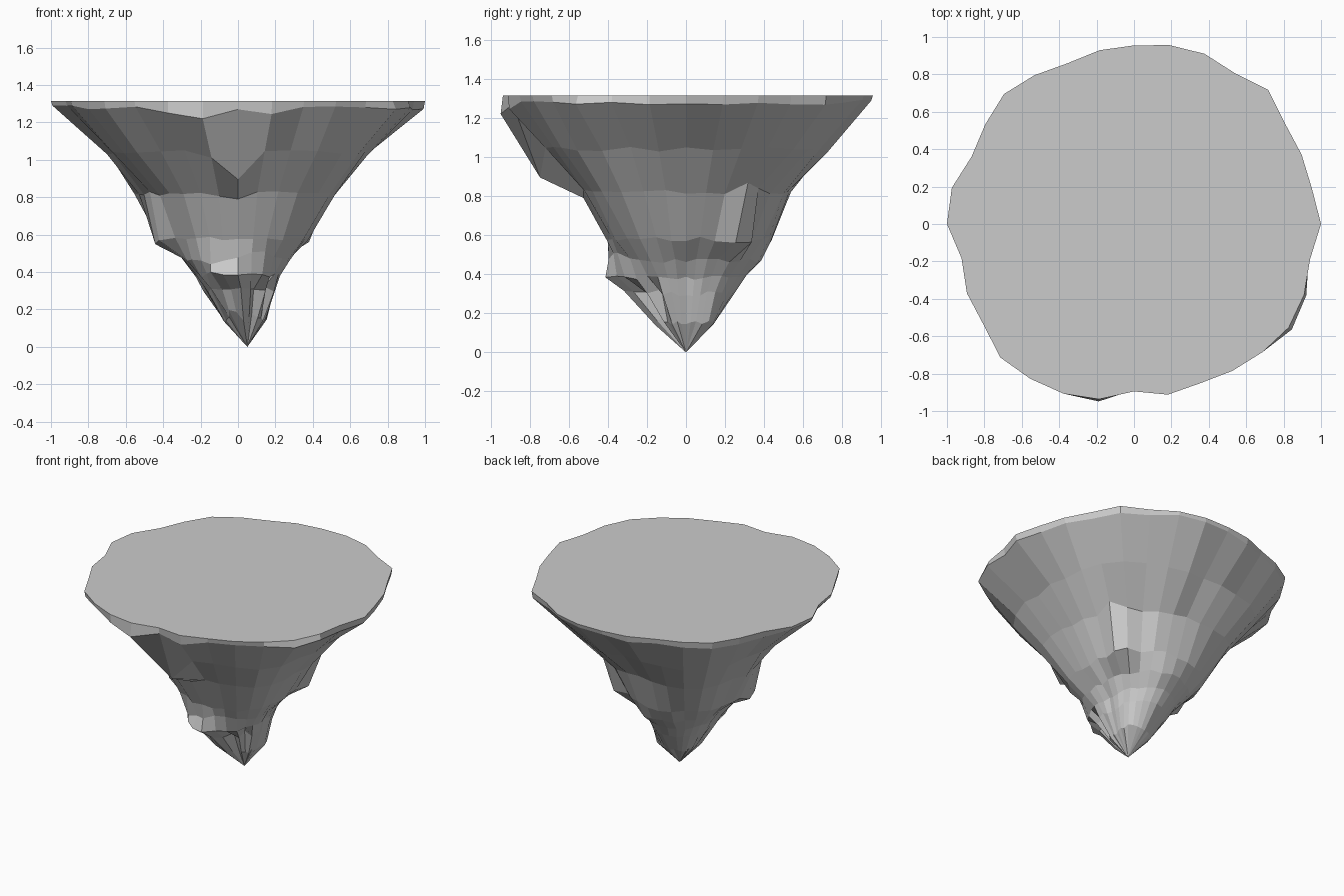
import bpy, bmesh, math, random

random.seed(4)
N = 32
# Plan outline of the flat top: one radius per 11.25 degrees, from +x
RIM = [1.0, .97, .97, .97, 1.015, .97, .985, .975, .955, .947, .93, .957, .983, .957, .94, .993,
       1.0, .94, .967, .968, 1.01, .996, .982, .955, .895, .93, .922, .945, .97, .995, .985, .96]

# Lower rings: height and radii towards E, NE, N, NW, W, SW, S, SE
RINGS = [
    (1.04, [.69, .76, .72, .79, .68, .76, .71, .79]),
    (.82, [.52, .52, .54, .62, .53, .50, .53, .60]),
    (.58, [.36, .40, .44, .44, .42, .39, .41, .43]),
    (.47, [.26, .31, .39, .36, .29, .34, .37, .34]),
    (.38, [.20, .25, .31, .27, .21, .27, .40, .28]),
    (.30, [.17, .21, .25, .22, .19, .22, .29, .22]),
    (.15, [.11, .16, .14, .13, .10, .13, .16, .13]),
]

# Crags: (ring, outline index, outward push, lift)
CRAGS = [
    (0, 23, 0, -.04), (0, 24, .07, -.14), (1, 23, -.01, -.02), (1, 24, .01, -.02),
    (1, 3, .04, .05), (2, 3, .06, -.01), (1, 4, 0, .03), (2, 4, .06, -.02),
    (2, 17, .05, -.02), (2, 18, .05, -.01), (3, 22, .03, -.02), (4, 22, .04, .01),
    (3, 24, .03, .01), (3, 25, .02, .04), (3, 26, .03, .05), (4, 23, .04, .01),
    (4, 24, .03, .01), (5, 21, .05, .01), (5, 26, -.07, 0), (5, 24, .03, .01),
    (5, 28, -.04, .02), (6, 22, .06, .04), (6, 23, .05, .04), (6, 26, -.03, .02),
]


def smooth_radius(values, i):
    """Blend the eight compass radii around the ring."""
    t = i * 8 / N
    k = int(t)
    f = t - k
    return values[k % 8] * (1 - f) + values[(k + 1) % 8] * f


def polar(r, i, z, cx=0.0):
    a = 2 * math.pi * i / N
    return (cx + r * math.cos(a), r * math.sin(a), z)


bm = bmesh.new()

# Flat top and the thin uneven rim beneath it
loops = [[bm.verts.new(polar(r, i, 1.315)) for i, r in enumerate(RIM)]]
lip = []
for i, r in enumerate(RIM):
    push = {23: .012, 29: .02, 30: .012}.get(i, -.008)
    z = {23: 1.22, 22: 1.25, 24: 1.27, 25: 1.245}.get(i, 1.285 + random.uniform(-.02, .01))
    lip.append(bm.verts.new(polar(r + push, i, z)))
loops.append(lip)
bm.faces.new(loops[0])

# Tapering rocky underside
for k, (z, radii) in enumerate(RINGS):
    ring = []
    cx = .03 * max(0, k - 4) / 2
    for i in range(N):
        r = smooth_radius(radii, i) * (1 + (RIM[i] - .965) * .4)
        r *= 1 + random.uniform(-.02, .02)
        h = z + random.uniform(-.012, .012)
        for ring_id, at, push, lift in CRAGS:
            if ring_id == k and at == i:
                r += push
                h += lift
        ring.append(bm.verts.new(polar(r, i, h, cx)))
    loops.append(ring)

for a, b in zip(loops, loops[1:]):
    for i in range(N):
        j = (i + 1) % N
        bm.faces.new((a[i], a[j], b[j], b[i]))

# Pointed tip
tip = bm.verts.new((.05, 0, 0))
for i in range(N):
    bm.faces.new((loops[-1][i], loops[-1][(i + 1) % N], tip))

bmesh.ops.recalc_face_normals(bm, faces=bm.faces)
mesh = bpy.data.meshes.new("floating_rock")
bm.to_mesh(mesh)
bm.free()
rock = bpy.data.objects.new("floating_rock", mesh)
bpy.context.collection.objects.link(rock)
